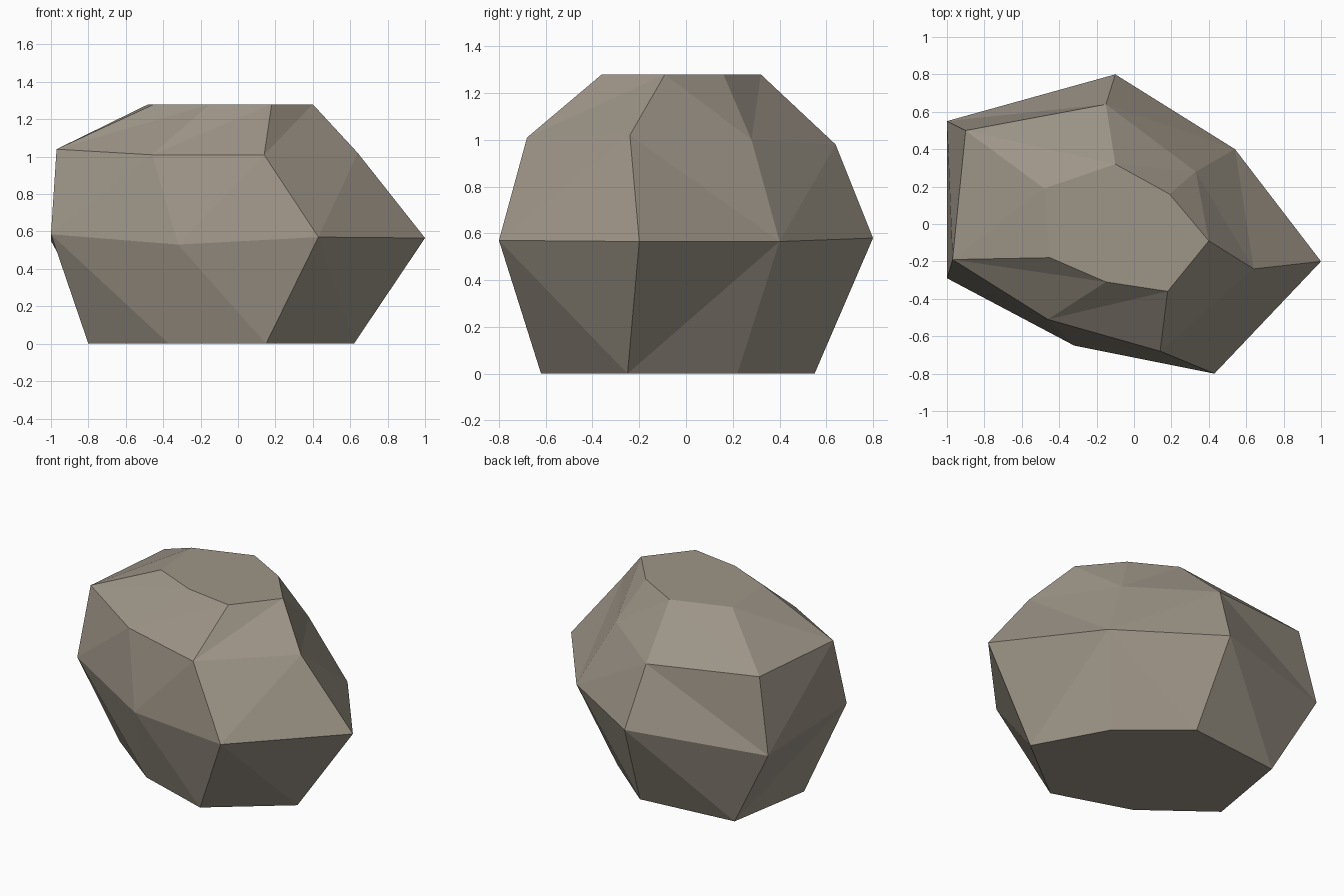
import bpy, bmesh

if "Cube" in bpy.data.objects:
    bpy.data.objects.remove(bpy.data.objects["Cube"])

# Horizontal contours of the boulder, counter-clockwise from the front-right corner
base = [(.15, -.62, 0), (.62, -.25, 0), (.36, .22, 0), (-.04, .55, 0),
        (-.70, .48, 0), (-.80, -.12, 0), (-.37, -.45, 0)]
waist = [(.43, -.80, .57), (1.0, -.20, .565), (.54, .40, .565), (-.10, .80, .58),
         (-1.0, .55, .55), (-1.0, -.29, .585), (-.32, -.65, .53)]
shoulder = [(.14, -.68, 1.01), (.64, -.24, 1.02), (.33, .28, 1.0), (-.15, .64, .98),
            (-.90, .50, 1.04), (-.97, -.19, 1.04), (-.46, -.51, 1.01)]
crown = [(.18, -.36, 1.28), (.40, -.09, 1.28), (.19, .16, 1.28), (-.10, .32, 1.28),
         (-.48, .19, 1.28), (-.45, -.18, 1.28), (-.15, -.31, 1.28)]

# Crease direction of every facet: 1 rises to the next corner, 0 falls to it
creases = ["0100100", "1010111", "1010011"]

bm = bmesh.new()
rings = [[bm.verts.new(p) for p in ring] for ring in (base, waist, shoulder, crown)]

# Flat underside and top
bm.faces.new(rings[0][::-1])
bm.faces.new(rings[-1])

# Facet bands between neighbouring contours
for lower, upper, crease in zip(rings, rings[1:], creases):
    for i, rises in enumerate(crease):
        j = (i + 1) % len(lower)
        a, b, c, d = lower[i], lower[j], upper[j], upper[i]
        tris = ((a, b, c), (a, c, d)) if rises == "1" else ((a, b, d), (b, c, d))
        for tri in tris:
            bm.faces.new(tri)

bmesh.ops.recalc_face_normals(bm, faces=bm.faces[:])
mesh = bpy.data.meshes.new("boulder")
bm.to_mesh(mesh)
bm.free()

# Warm grey stone
stone = bpy.data.materials.new("warm_grey_stone")
stone.diffuse_color = (.34, .30, .245, 1)
stone.use_nodes = True
stone.node_tree.nodes["Principled BSDF"].inputs["Base Color"].default_value = stone.diffuse_color
mesh.materials.append(stone)

boulder = bpy.data.objects.new("boulder", mesh)
bpy.context.collection.objects.link(boulder)
